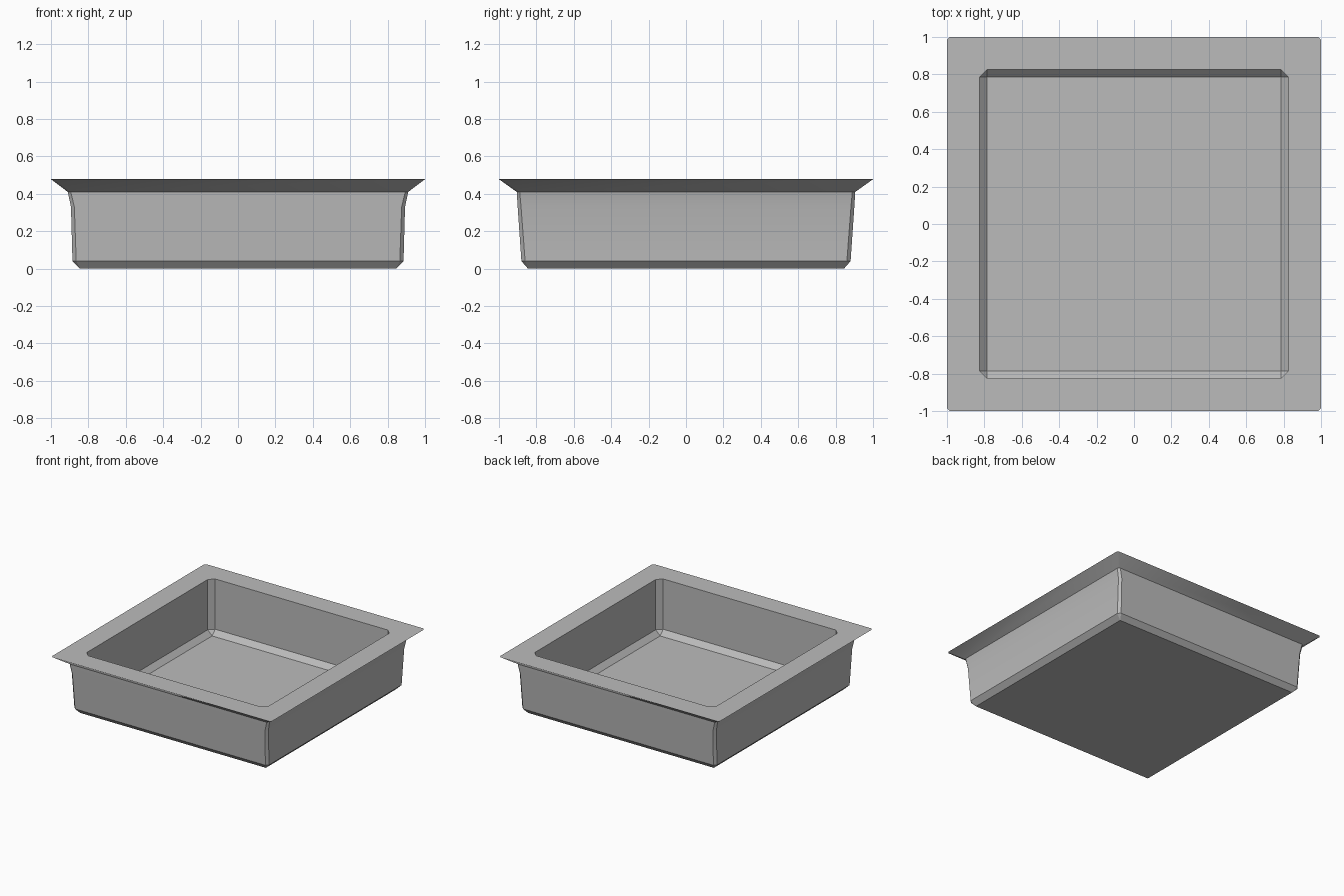
import bpy
import bmesh

if "Cube" in bpy.data.objects:
    bpy.data.objects.remove(bpy.data.objects["Cube"])

# Square tray built as one closed skin of chamfered square rings.
# Each ring: half width x, half depth y, corner chamfer, height
RINGS = [
    (0.845, 0.845, 0.0, 0.0),      # underside
    (0.885, 0.88, 0.02, 0.04),     # bottom bevel
    (0.893, 0.90, 0.018, 0.33),    # outer wall
    (0.91, 0.905, 0.016, 0.41),    # flare below the rim
    (1.0, 1.0, 0.015, 0.478),      # rim edge
    (0.825, 0.825, 0.04, 0.478),   # rim inner edge
    (0.825, 0.825, 0.04, 0.065),   # inner wall foot
    (0.785, 0.785, 0.0, 0.025),    # tray floor
]


def ring(bm, hx, hy, c, z):
    """Eight corner points of a chamfered rectangle, counter-clockwise."""
    pts = []
    for sx, sy in ((1, 1), (-1, 1), (-1, -1), (1, -1)):
        a = (sx * hx, sy * (hy - c), z)
        b = (sx * (hx - c), sy * hy, z)
        pts += [a, b] if sx * sy > 0 else [b, a]
    return [bm.verts.new(p) for p in pts]


bm = bmesh.new()
rings = [ring(bm, *r) for r in RINGS]
for lo, hi in zip(rings, rings[1:]):
    for i in range(8):
        j = (i + 1) % 8
        bm.faces.new((lo[i], lo[j], hi[j], hi[i]))
bm.faces.new(rings[0][::-1])
bm.faces.new(rings[-1])
# Sharp corners collapse to single points
bmesh.ops.remove_doubles(bm, verts=bm.verts, dist=0.0001)
bmesh.ops.recalc_face_normals(bm, faces=bm.faces)

mesh = bpy.data.meshes.new("tray")
bm.to_mesh(mesh)
bm.free()
tray = bpy.data.objects.new("tray", mesh)
bpy.context.collection.objects.link(tray)

# Plain grey finish
grey = bpy.data.materials.new("grey")
grey.diffuse_color = (0.5, 0.5, 0.5, 1)
grey.use_nodes = True
grey.node_tree.nodes["Principled BSDF"].inputs["Base Color"].default_value = grey.diffuse_color
mesh.materials.append(grey)

# Soft bend on the walls, crisp bevels
bpy.context.view_layer.objects.active = tray
tray.select_set(True)
bpy.ops.object.shade_smooth_by_angle(angle=0.52)
